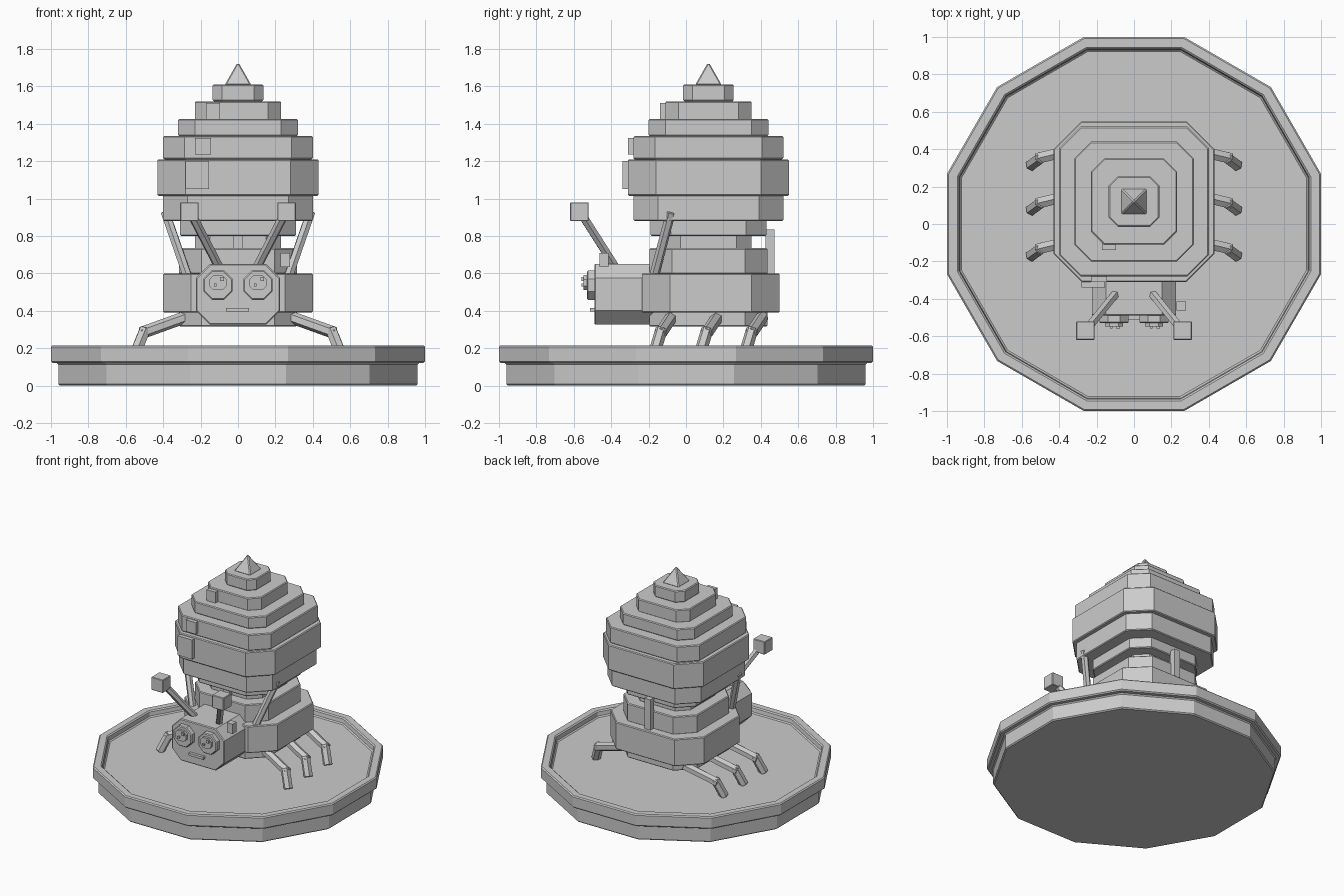
import bpy, bmesh, math
from mathutils import Matrix, Vector

if "Cube" in bpy.data.objects:
    bpy.data.objects.remove(bpy.data.objects["Cube"], do_unlink=True)

grey = bpy.data.materials.new("plain_grey")
grey.use_nodes = True
grey.diffuse_color = (0.6, 0.6, 0.6, 1)
grey.node_tree.nodes["Principled BSDF"].inputs["Base Color"].default_value = (0.6, 0.6, 0.6, 1)


def finish(name, bm, bevel=0.006):
    bmesh.ops.recalc_face_normals(bm, faces=bm.faces)
    mesh = bpy.data.meshes.new(name)
    bm.to_mesh(mesh)
    bm.free()
    mesh.materials.append(grey)
    obj = bpy.data.objects.new(name, mesh)
    bpy.context.collection.objects.link(obj)
    if bevel:
        mod = obj.modifiers.new("soft_edge", "BEVEL")
        mod.width = bevel
        mod.segments = 1
        mod.limit_method = "ANGLE"
        mod.angle_limit = math.radians(65)
    return obj


def loft(name, rings, bevel=0.006):
    """Skin a stack of matching loops and cap both ends."""
    bm = bmesh.new()
    loops = [[bm.verts.new(p) for p in ring] for ring in rings]
    n = len(loops[0])
    for a, b in zip(loops, loops[1:]):
        for i in range(n):
            j = (i + 1) % n
            bm.faces.new((a[i], a[j], b[j], b[i]))
    bm.faces.new(loops[0])
    bm.faces.new(loops[-1])
    return finish(name, bm, bevel)


def octagon(name, centre, half, cut, lo, hi, axis="Z", bevel=0.006):
    """Prism with a corner-cut rectangle as section, along Z or Y."""
    (cu, cv), (hu, hv) = centre, half
    outline = []
    for su, sv in ((1, 1), (-1, 1), (-1, -1), (1, -1)):
        pair = [(su * hu, sv * (hv - cut)), (su * (hu - cut), sv * hv)]
        outline += pair if su * sv > 0 else pair[::-1]
    rings = []
    for t in (lo, hi):
        rings.append([(cu + u, cv + v, t) if axis == "Z" else (cu + u, t, cv + v)
                      for u, v in outline])
    return loft(name, rings, bevel)


def box(name, x, y, z, bevel=0):
    bm = bmesh.new()
    size = [b - a for a, b in (x, y, z)]
    mid = [(a + b) / 2 for a, b in (x, y, z)]
    bmesh.ops.create_cube(bm, size=1, matrix=Matrix.Translation(mid) @ Matrix.Diagonal((*size, 1)))
    return finish(name, bm, bevel)


def rod(name, start, end, radius):
    """Six-sided rod between two points."""
    a, b = Vector(start), Vector(end)
    turn = (b - a).to_track_quat("Z", "Y").to_matrix().to_4x4()
    bm = bmesh.new()
    bmesh.ops.create_cone(bm, cap_ends=True, segments=6, radius1=radius, radius2=radius,
                          depth=(b - a).length, matrix=Matrix.Translation((a + b) / 2) @ turn)
    return finish(name, bm, 0.004)


# Twelve-sided base dish with a raised rim
profile = [(0.96, 0), (0.96, 0.12), (1, 0.122), (1, 0.215), (0.937, 0.215), (0.93, 0.17)]
angles = [math.radians(15 + 30 * k) for k in range(12)]
loft("base_dish", [[(r / math.cos(math.pi / 12) * math.cos(a),
                     r / math.cos(math.pi / 12) * math.sin(a), z) for a in angles]
                   for r, z in profile], 0.008)

# Stepped body: half width, corner cut, bottom, top
tiers = [
    ("belly", 0.315, 0.12, 0.315, 0.40),
    ("shoulder", 0.315, 0.12, 0.595, 0.735),
    ("neck", 0.23, 0.08, 0.73, 0.81),
    ("shell_underside", 0.31, 0.11, 0.80, 0.89),
    ("shell_lower", 0.40, 0.13, 0.88, 1.02),
    ("shell_widest", 0.43, 0.15, 1.015, 1.21),
    ("shell_upper", 0.40, 0.115, 1.21, 1.335),
    ("shell_third", 0.32, 0.09, 1.335, 1.425),
    ("shell_second", 0.23, 0.07, 1.42, 1.52),
    ("shell_top", 0.135, 0.05, 1.52, 1.61),
]
for name, half, cut, lo, hi in tiers:
    octagon(name, (0, 0.12), (half, half), cut, lo, hi)
octagon("thorax", (0, 0.132), (0.40, 0.368), 0.15, 0.39, 0.60)

# Pointed tip
bm = bmesh.new()
bmesh.ops.create_cone(bm, cap_ends=True, segments=4, radius1=0.1, radius2=0, depth=0.125,
                      matrix=Matrix.Translation((0, 0.12, 1.67)) @ Matrix.Rotation(math.pi / 4, 4, "Z"))
finish("tip", bm, 0.006)

# Head and mouth
octagon("head", (0, 0.488), (0.225, 0.162), 0.075, -0.49, -0.15, "Y")
box("mouth", (-0.065, 0.06), (-0.512, -0.48), (0.395, 0.415))

# Paired parts
for side, s in (("left", 1), ("right", -1)):
    ex = 0.107 * s
    octagon(side + "_eye", (ex, 0.537), (0.078, 0.078), 0.045, -0.53, -0.48, "Y")
    octagon(side + "_pupil", (ex, 0.55), (0.047, 0.04), 0.022, -0.548, -0.52, "Y", 0)
    box(side + "_eye_glint", (ex + 0.012, ex + 0.032), (-0.56, -0.54), (0.56, 0.58))
    box(side + "_eye_small_glint", (ex - 0.022, ex - 0.008), (-0.56, -0.54), (0.53, 0.545))
    rod(side + "_antenna", (0.1 * s, -0.375, 0.63), (0.25 * s, -0.56, 0.92), 0.025)
    box(side + "_antenna_knob", sorted((0.21 * s, 0.31 * s)), (-0.62, -0.52), (0.88, 0.98), 0.004)
    rod(side + "_strut", (0.265 * s, -0.175, 0.57), (0.39 * s, -0.08, 0.93), 0.026)
    for place, y in (("front", -0.135), ("middle", 0.11), ("back", 0.35)):
        knee = (0.52 * s, y, 0.28)
        rod(f"{side}_{place}_upper_leg", (0.27 * s, y + 0.06, 0.37), knee, 0.033)
        rod(f"{side}_{place}_foot", (0.495 * s, y + 0.005, 0.305), (0.55 * s, y - 0.035, 0.17), 0.033)

# Small blocks on the shell, beside the head, and posts at the neck
box("large_shell_block", (-0.28, -0.155), (-0.34, -0.29), (1.05, 1.20))
box("middle_shell_block", (-0.23, -0.145), (-0.31, -0.26), (1.235, 1.325))
box("small_shell_block", (-0.17, -0.095), (-0.14, -0.09), (1.425, 1.51))
box("head_block", (0.228, 0.278), (-0.463, -0.415), (0.635, 0.71))
box("back_post", (-0.025, 0.025), (0.425, 0.473), (0.59, 0.835))
box("front_post", (-0.025, 0.025), (-0.14, -0.1), (0.73, 0.81))
